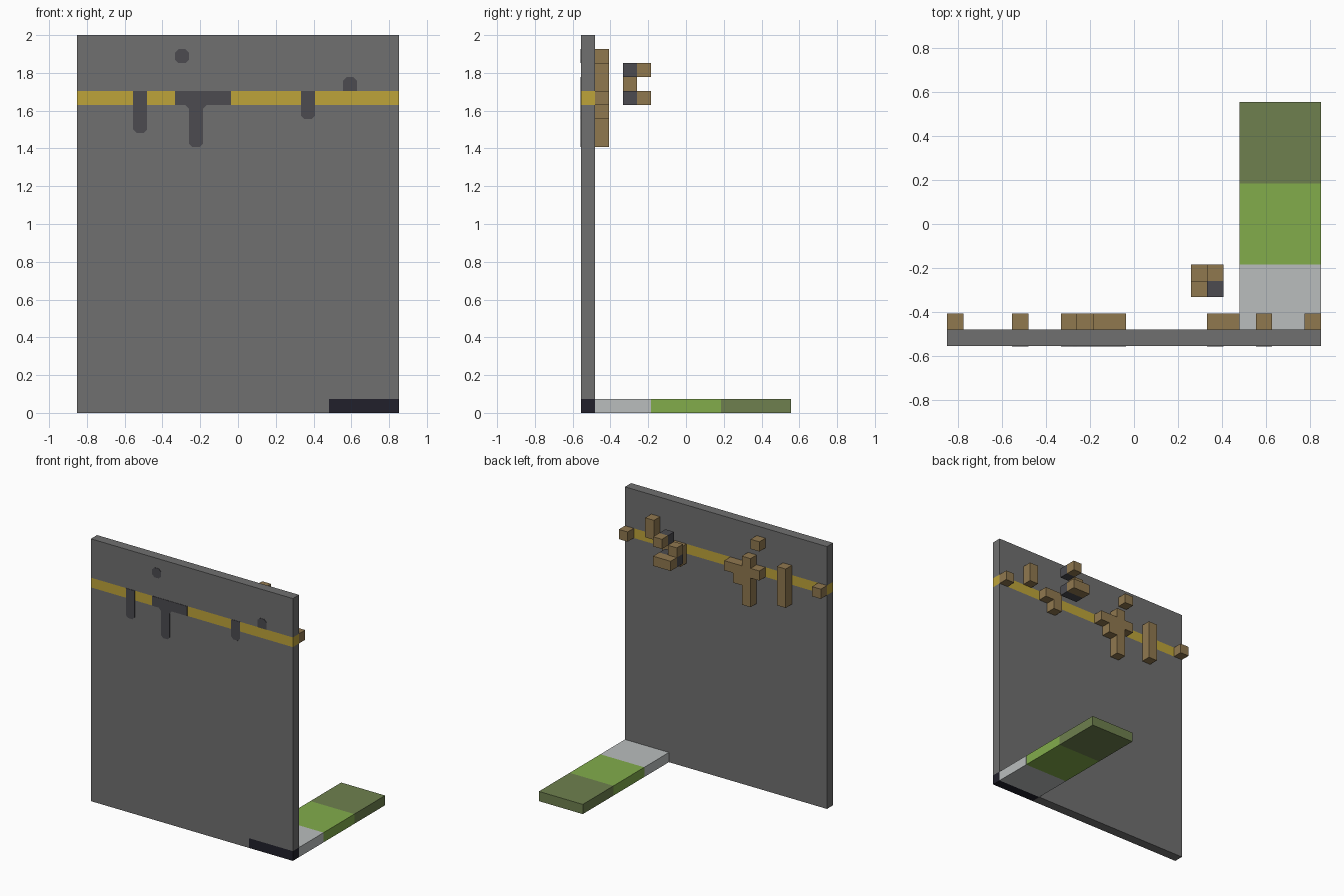
import bpy, bmesh
from mathutils import Vector

cube = bpy.data.objects.get("Cube")
if cube:
    bpy.data.objects.remove(cube)

# Everything sits on a block grid: 23 wide, 15 deep, 27 high
U = 2 / 27
ORIGIN = Vector((-11.5, -7.5, 0))


def material(name, hex_code):
    def linear(c):
        return c / 12.92 if c <= 0.04045 else ((c + 0.055) / 1.055) ** 2.4
    rgb = [linear(int(hex_code[i:i + 2], 16) / 255) for i in (0, 2, 4)]
    mat = bpy.data.materials.new(name)
    mat.use_nodes = True
    mat.diffuse_color = (*rgb, 1)
    mat.node_tree.nodes["Principled BSDF"].inputs["Base Color"].default_value = (*rgb, 1)
    return mat


STONE = material("stone grey", "707070")
GOLD = material("gold", "bea43a")
CHARCOAL = material("charcoal", "4c4b50")
NAVY = material("near black", "21202b")
BROWN = material("wood brown", "90784f")
PALE = material("pale grey", "babebe")
GREEN = material("bright green", "82ac4b")
OLIVE = material("olive green", "6e804e")


def finish(name, bm, mat):
    bmesh.ops.recalc_face_normals(bm, faces=bm.faces[:])
    for v in bm.verts:
        v.co = (v.co + ORIGIN) * U
    mesh = bpy.data.meshes.new(name)
    bm.to_mesh(mesh)
    bm.free()
    mesh.materials.append(mat)
    obj = bpy.data.objects.new(name, mesh)
    bpy.context.collection.objects.link(obj)


def box(name, mat, x, y, z):
    """Box spanning the given (start, end) grid ranges."""
    bm = bmesh.new()
    bmesh.ops.create_cube(bm, size=1)
    for v in bm.verts:
        v.co = Vector([a + (b - a) * (c + 0.5) for c, (a, b) in zip(v.co, (x, y, z))])
    finish(name, bm, mat)


def plate(name, outline, sharp=(), cut=0.25):
    """Thin painted patch on the front, corners cut except the sharp ones."""
    points = []
    for i, p in enumerate(outline):
        p = Vector(p)
        if i in sharp:
            points.append(p)
            continue
        for q in (outline[i - 1], outline[(i + 1) % len(outline)]):
            points.append(p + (Vector(q) - p).normalized() * cut)
    bm = bmesh.new()
    face = bm.faces.new([bm.verts.new((p.x, 0.02, p.y)) for p in points])
    out = bmesh.ops.extrude_face_region(bm, geom=[face])["geom"]
    for v in out:
        if isinstance(v, bmesh.types.BMVert):
            v.co.y = -0.04
    finish(name, bm, CHARCOAL)


# Wall with a gold stripe and a dark corner at its foot
FULL, WALL = (0, 23), (0, 1)
box("wall_foot", STONE, (0, 18), WALL, (0, 1))
box("wall_dark_corner", NAVY, (18, 23), WALL, (0, 1))
box("wall_lower", STONE, FULL, WALL, (1, 22))
box("wall_stripe", GOLD, FULL, WALL, (22, 23))
box("wall_upper", STONE, FULL, WALL, (23, 27))

# Platform behind the wall
for name, mat, y in (("platform_near", PALE, (1, 5)),
                     ("platform_middle", GREEN, (5, 10)),
                     ("platform_far", OLIVE, (10, 15))):
    box(name, mat, (18, 23), y, (0, 1))

# Wooden blocks on the back of the wall: x range, z range
BLOCKS = (((0, 1), (22, 23)), ((4, 5), (20, 24)), ((7, 8), (25, 26)),
          ((7, 8), (22, 23)), ((8, 9), (19, 24)), ((9, 10), (21, 23)),
          ((10, 11), (22, 23)), ((16, 17), (21, 23)), ((17, 18), (22, 23)),
          ((19, 20), (23, 25)), ((22, 23), (22, 23)))
for i, (x, z) in enumerate(BLOCKS):
    box(f"wood_block_{i + 1}", BROWN, x, (1, 2), z)

# Floating cluster
box("cluster_top_wood", BROWN, (16, 17), (4, 5), (24, 25))
box("cluster_top_dark", CHARCOAL, (16, 17), (3, 4), (24, 25))
box("cluster_middle_wood", BROWN, (15, 16), (3, 4), (23, 24))
box("cluster_bottom_wood", BROWN, (15, 17), (4, 5), (22, 23))
box("cluster_bottom_dark", CHARCOAL, (15, 17), (3, 4), (22, 23))

# Dark patches on the front
plate("patch_dot", [(7, 25), (8, 25), (8, 26), (7, 26)])
plate("patch_bump", [(19, 23), (20, 23), (20, 24), (19, 24)], sharp=(0, 1))
plate("patch_long_drip", [(4, 20), (5, 20), (5, 23), (4, 23)], sharp=(2, 3))
plate("patch_short_drip", [(16, 21), (17, 21), (17, 23), (16, 23)], sharp=(2, 3))
plate("patch_wide_drip", [(7, 22), (8, 22), (8, 19), (9, 19), (9, 22),
                          (11, 22), (11, 23), (7, 23)], sharp=(0, 5, 6, 7))
